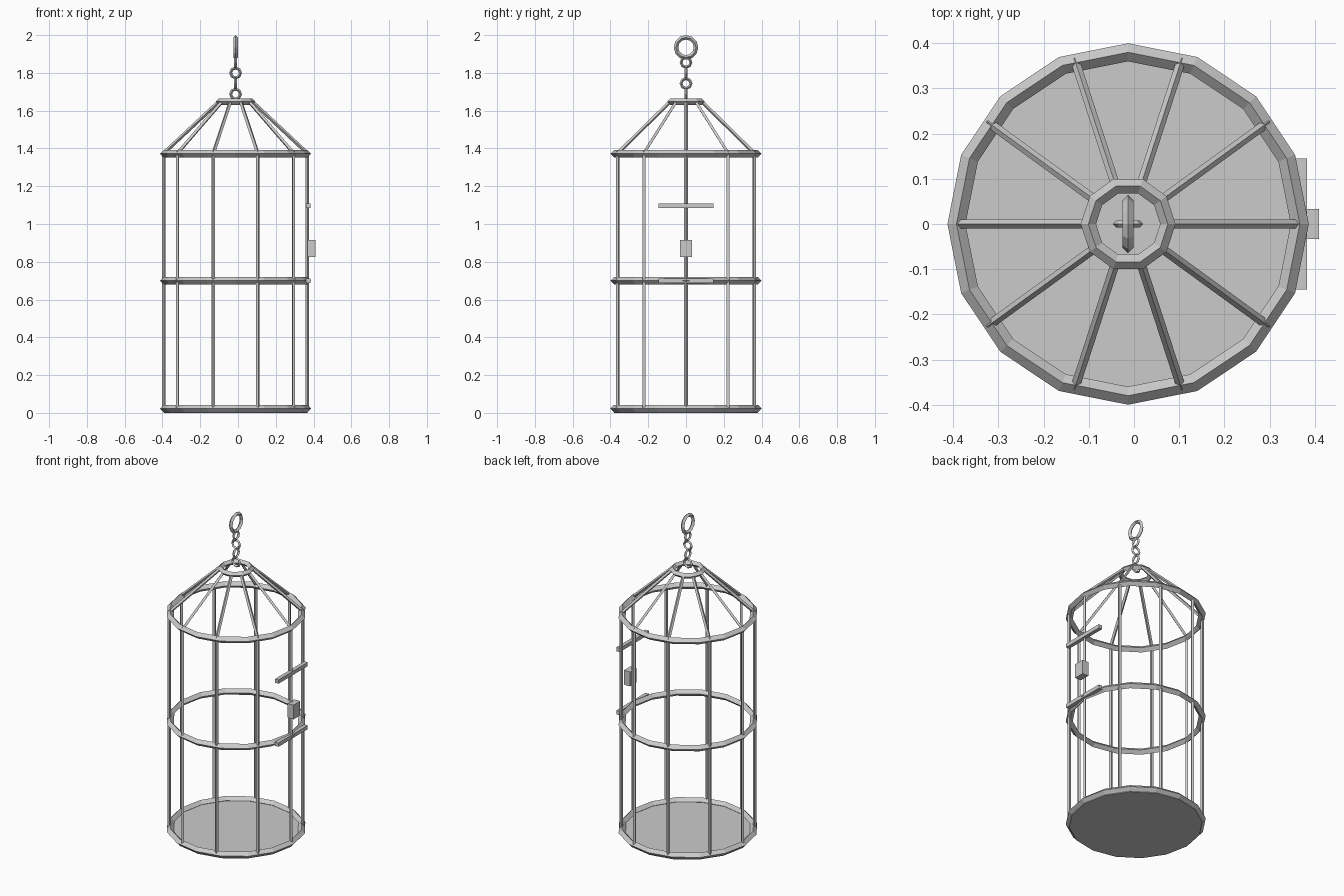
import bpy
from math import pi, cos, sin
from mathutils import Vector, Matrix

if "Cube" in bpy.data.objects:
    bpy.data.objects.remove(bpy.data.objects["Cube"], do_unlink=True)

CX = -0.013          # cage axis
RADIUS = 0.38
BARS = 10

iron = bpy.data.materials.new("grey iron")
iron.use_nodes = True
COLOUR = (0.6, 0.6, 0.6, 1)
iron.diffuse_color = COLOUR
iron.node_tree.nodes["Principled BSDF"].inputs["Base Color"].default_value = COLOUR


def finish(name):
    obj = bpy.context.object
    obj.name = name
    obj.data.materials.append(iron)
    return obj


def ring(name, z, major, minor, sides, rotation=(0, 0, 0)):
    bpy.ops.mesh.primitive_torus_add(
        major_radius=major, minor_radius=minor, major_segments=sides,
        minor_segments=4, location=(CX, 0, z), rotation=rotation)
    return finish(name)


def bar(name, start, end, angle, radius=0.01):
    """Four-sided rod in the radial plane (r, z), turned around the cage axis."""
    a, b = Vector((start[0], 0, start[1])), Vector((end[0], 0, end[1]))
    bpy.ops.mesh.primitive_cylinder_add(vertices=4, radius=radius, depth=(b - a).length)
    obj = finish(name)
    tilt = Vector((0, 0, 1)).rotation_difference(b - a).to_matrix().to_4x4()
    obj.matrix_world = (Matrix.Translation((CX, 0, 0)) @ Matrix.Rotation(angle, 4, "Z")
                        @ Matrix.Translation((a + b) / 2) @ tilt)


def box(name, centre, size):
    bpy.ops.mesh.primitive_cube_add(size=1, location=centre)
    obj = finish(name)
    obj.scale = size


# Floor plate
bpy.ops.mesh.primitive_cylinder_add(vertices=16, radius=RADIUS, depth=0.02,
                                    location=(CX, 0, 0.01), rotation=(0, 0, pi / 2))
finish("floor_plate")

# Hoops
for name, z in (("bottom_hoop", 0.023), ("middle_hoop", 0.7), ("upper_hoop", 1.372)):
    ring(name, z, RADIUS, 0.02, 16)
ring("crown_hoop", 1.648, 0.088, 0.017, 10)

# Upright bars and sloping roof bars
for i in range(BARS):
    angle = 2 * pi * i / BARS
    bar(f"upright_bar_{i}", (RADIUS, 0.02), (RADIUS, 1.375), angle)
    bar(f"roof_bar_{i}", (RADIUS, 1.375), (0.088, 1.648), angle)

# Chain links, alternating direction, with the hanging ring on top
ACROSS, ALONG = (pi / 2, 0, 0), (0, pi / 2, 0)
for i in range(4):
    ring(f"chain_link_{i}", 1.688 + 0.056 * i, 0.026, 0.008, 8, ALONG if i % 2 else ACROSS)
ring("hanging_ring", 1.935, 0.053, 0.012, 12, ALONG)

# Door rails and lock
for name, z in (("lower_door_rail", 0.7), ("upper_door_rail", 1.096)):
    box(name, (0.371, 0, z), (0.024, 0.29, 0.024))
box("lock", (0.388, 0, 0.869), (0.042, 0.066, 0.09))
